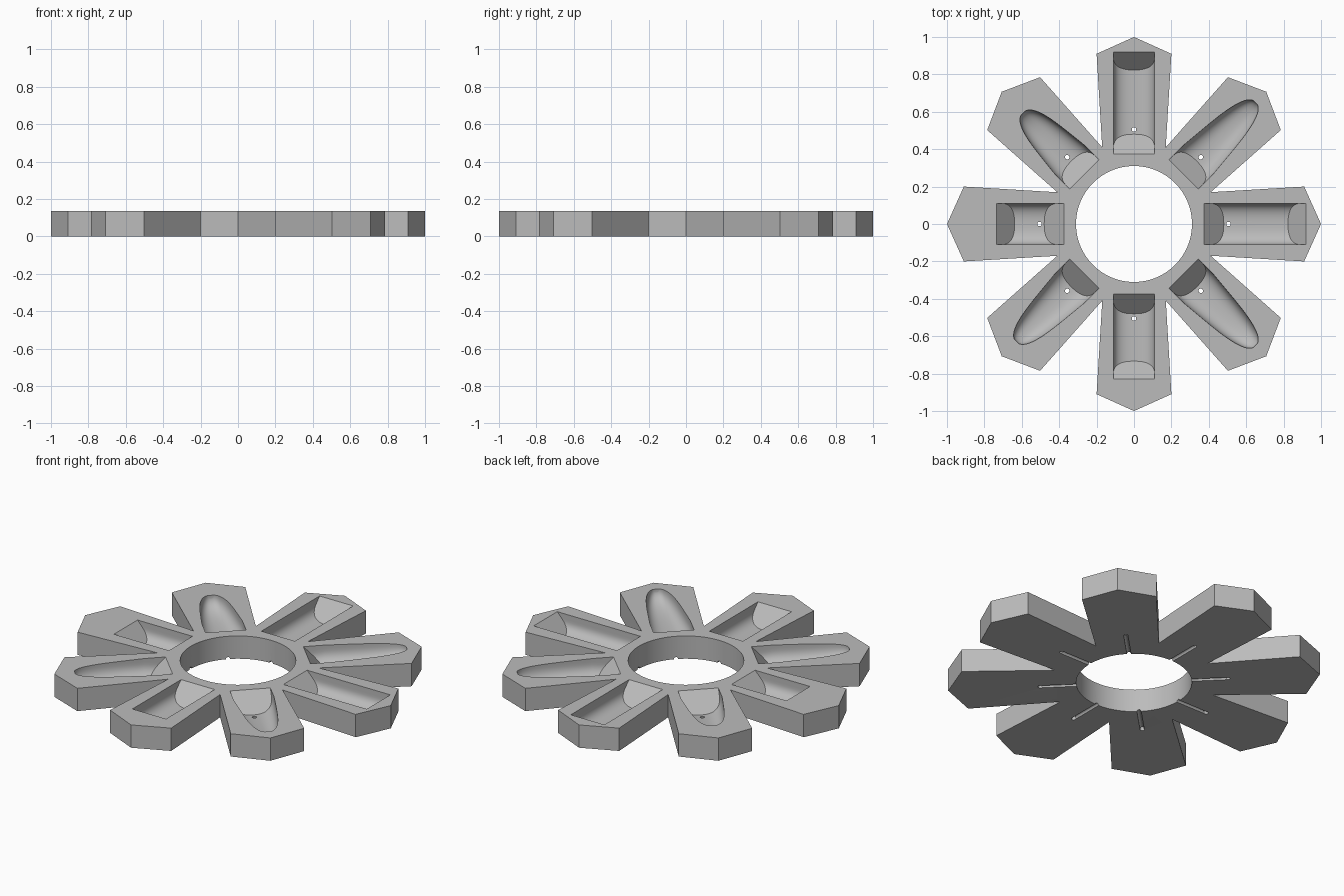
import bpy, bmesh, math
from mathutils import Matrix, Vector

if "Cube" in bpy.data.objects:
    bpy.data.objects.remove(bpy.data.objects["Cube"])

HEIGHT = 0.135
HOLE_R = 0.31
VENT_R = 0.505
INNER = 0.375       # inner edge of every pocket
HALF_W = 0.11       # pocket half width
DEPTH = 0.105

grey = bpy.data.materials.new("grey plastic")
grey.use_nodes = True
colour = (0.5, 0.5, 0.5, 1)
grey.diffuse_color = colour
grey.node_tree.nodes["Principled BSDF"].inputs["Base Color"].default_value = colour


def finish(name, bm):
    bmesh.ops.recalc_face_normals(bm, faces=bm.faces)
    mesh = bpy.data.meshes.new(name)
    bm.to_mesh(mesh)
    bm.free()
    obj = bpy.data.objects.new(name, mesh)
    mesh.materials.append(grey)
    bpy.context.collection.objects.link(obj)
    return obj


def turn(k):
    return Matrix.Rotation(k * math.pi / 4, 4, "Z")


def cylinder(bm, radius, length, matrix, segments=16):
    bmesh.ops.create_cone(bm, cap_ends=True, segments=segments, radius1=radius,
                          radius2=radius, depth=length, matrix=matrix)


def profile(width, depth, wall, steps=28):
    """Open-topped trough section as (y, depth) pairs."""
    pts = [(-width, -0.02)]
    for i in range(steps + 1):
        a = math.pi * i / steps
        c, s = math.cos(a), math.sin(a)
        y = -width * math.copysign(abs(c) ** 0.8, c)
        pts.append((y, wall + (depth - wall) * max(s, 0) ** 0.8))
    pts.append((width, -0.02))
    return pts


def loft(bm, sections, matrix):
    rings = [[bm.verts.new(matrix @ Vector(p)) for p in sec] for sec in sections]
    n = len(rings[0])
    for a, b in zip(rings, rings[1:]):
        for i in range(n):
            j = (i + 1) % n
            bm.faces.new((a[i], a[j], b[j], b[i]))
    bm.faces.new(rings[0])
    bm.faces.new(rings[-1])


def section(x, slope, pts):
    return [(x + slope * d, y, HEIGHT - d) for y, d in pts]


def straight_pocket(bm, outer, matrix):
    pts = profile(HALF_W, DEPTH, 0.03)
    loft(bm, [section(INNER, 1.0, pts), section(outer, -0.92, pts)], matrix)


def tapered_pocket(bm, outer, matrix):
    secs = [section(INNER, 0.95, profile(HALF_W, DEPTH, 0.03))]
    start, steps = 0.49, 22
    for i in range(steps):
        u = 0.995 * (1 - (1 - i / (steps - 1)) ** 2)
        f = (1 - u ** 5) ** 0.42
        width = (HALF_W - 0.038 * u) * f
        depth = (DEPTH - 0.02 * u) * f
        secs.append(section(start + (outer - start) * u, 0,
                            profile(width, depth, 0.02 * (1 - u) * f)))
    loft(bm, secs, matrix)


# Eight-petal body
bm = bmesh.new()
outline = []
for k in range(8):
    for x, y in ((0.91, -0.2), (1, 0), (0.91, 0.2), (0.41, 0.17)):
        outline.append(bm.verts.new(turn(k) @ Vector((x, y, 0))))
base = bm.faces.new(outline)
top = bmesh.ops.extrude_face_region(bm, geom=[base])["geom"]
bmesh.ops.translate(bm, vec=(0, 0, HEIGHT),
                    verts=[v for v in top if isinstance(v, bmesh.types.BMVert)])
body = finish("mould_body", bm)

# Centre hole cutter
bm = bmesh.new()
cylinder(bm, HOLE_R, 1, Matrix.Identity(4), 96)
cutters = [finish("centre_hole_cutter", bm)]

# Pocket cutters: straight on the axes, tapered on the diagonals
bm = bmesh.new()
for k, outer in enumerate((0.92, 0.92, 0.92, 0.84, 0.735, 0.89, 0.83, 0.92)):
    shape = tapered_pocket if k % 2 else straight_pocket
    shape(bm, outer, turn(k))
cutters.append(finish("pocket_cutter", bm))

# Vent holes through the floor of each pocket
bm = bmesh.new()
for k in range(8):
    cylinder(bm, 0.012, 0.12, turn(k) @ Matrix.Translation((VENT_R, 0, 0)))
cutters.append(finish("vent_cutter", bm))

# Radial grooves under the body, from the centre hole to the vents
bm = bmesh.new()
for k in range(8):
    cylinder(bm, 0.0115, VENT_R - 0.28, turn(k)
             @ Matrix.Translation(((VENT_R + 0.28) / 2, 0, 0))
             @ Matrix.Rotation(math.pi / 2, 4, "Y"))
cutters.append(finish("groove_cutter", bm))

# Cut everything, then drop the cutters
bpy.ops.object.select_all(action="DESELECT")
bpy.context.view_layer.objects.active = body
body.select_set(True)
for cutter in cutters:
    cutter.hide_render = True
    mod = body.modifiers.new(cutter.name, "BOOLEAN")
    mod.operation = "DIFFERENCE"
    mod.solver = "EXACT"
    mod.object = cutter
    bpy.ops.object.modifier_apply(modifier=mod.name)
for cutter in cutters:
    bpy.data.objects.remove(cutter)
bpy.ops.object.shade_smooth_by_angle(angle=math.radians(30))
